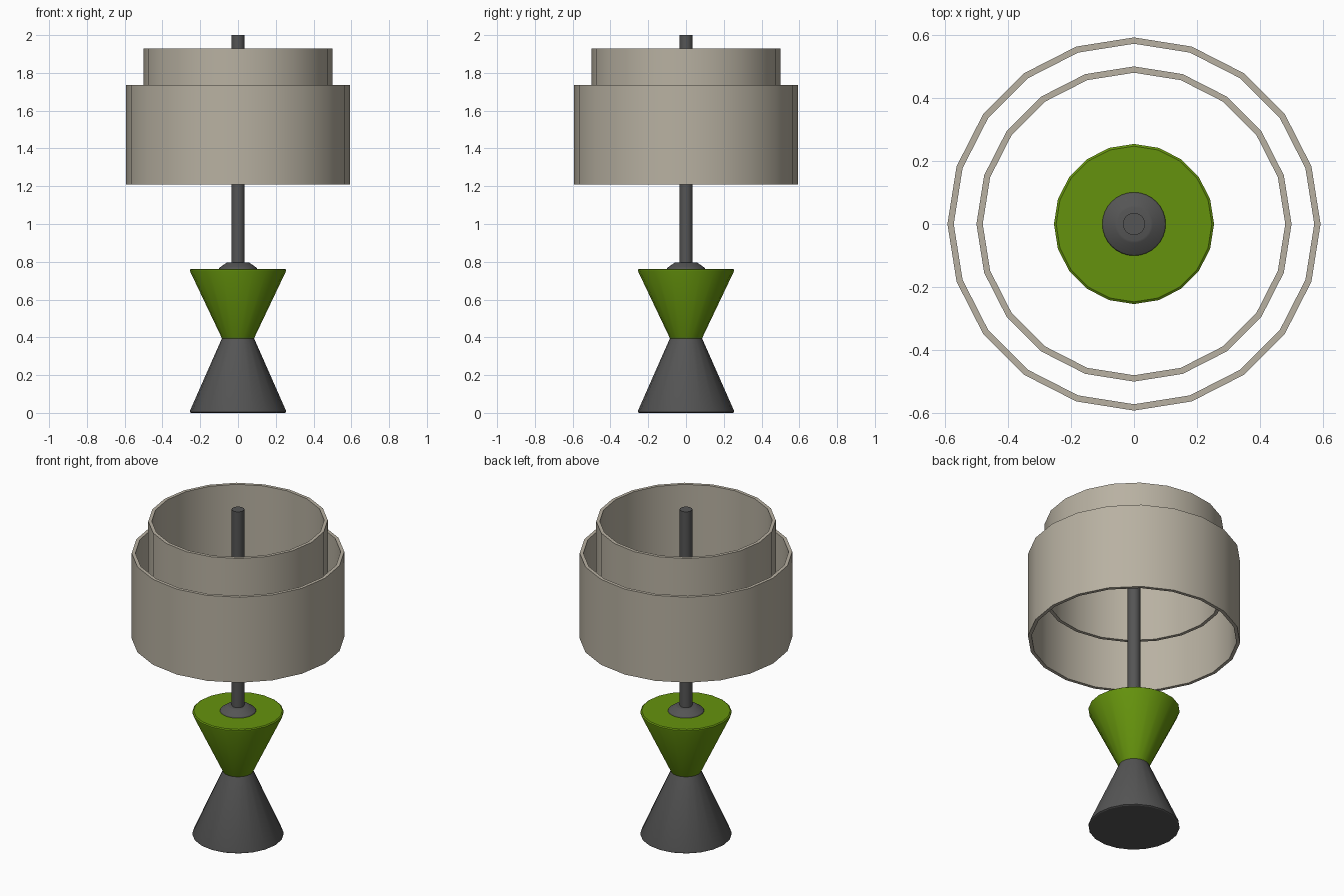
import bpy
import bmesh
import math

if "Cube" in bpy.data.objects:
    bpy.data.objects.remove(bpy.data.objects["Cube"])


def material(name, color):
    m = bpy.data.materials.new(name)
    m.diffuse_color = (*color, 1)
    m.use_nodes = True
    m.node_tree.nodes["Principled BSDF"].inputs["Base Color"].default_value = m.diffuse_color
    return m


def lathe(name, profile, sides, mat, closed=False):
    """Spin an (r, z) profile around z; open profiles get flat end caps."""
    bm = bmesh.new()
    rings = []
    for r, z in profile:
        rings.append([bm.verts.new((r * math.cos(math.tau * i / sides),
                                    r * math.sin(math.tau * i / sides), z))
                      for i in range(sides)])
    pairs = list(zip(rings, rings[1:]))
    if closed:
        pairs.append((rings[-1], rings[0]))
    else:
        bm.faces.new(rings[0][::-1])
        bm.faces.new(rings[-1])
    for a, b in pairs:
        for i in range(sides):
            j = (i + 1) % sides
            bm.faces.new((a[i], a[j], b[j], b[i]))
    bmesh.ops.recalc_face_normals(bm, faces=bm.faces)
    mesh = bpy.data.meshes.new(name)
    bm.to_mesh(mesh)
    bm.free()
    ob = bpy.data.objects.new(name, mesh)
    bpy.context.collection.objects.link(ob)
    mesh.materials.append(mat)
    bpy.ops.object.select_all(action='DESELECT')
    ob.select_set(True)
    bpy.context.view_layer.objects.active = ob
    bpy.ops.object.shade_smooth_by_angle(angle=math.radians(30))
    return ob


def drum(name, radius, z0, z1, wall=0.02):
    """Open-ended shade ring with wall thickness."""
    inner = radius - wall
    return lathe(name, [(radius, z0), (radius, z1), (inner, z1), (inner, z0)],
                 20, fabric, closed=True)


dark = material("dark_metal", (0.09, 0.09, 0.09))
green = material("green_glaze", (0.13, 0.29, 0.004))
fabric = material("shade_fabric", (0.48, 0.44, 0.36))

# Two opposed cones form the hourglass base
lathe("lower_base_cone", [(0.247, 0), (0.254, 0.004), (0.254, 0.012),
                          (0.085, 0.395)], 20, dark)
lathe("upper_base_cone", [(0.085, 0.395), (0.254, 0.75), (0.254, 0.758),
                          (0.247, 0.763)], 20, green)

# Collar and pole
lathe("pole_collar", [(0.102, 0.76), (0.098, 0.769), (0.06, 0.795),
                      (0.053, 0.797)], 32, dark)
lathe("pole", [(0.035, 0.78), (0.035, 2.0)], 32, dark)

# Double drum shade
drum("lower_shade", 0.592, 1.21, 1.735)
drum("upper_shade", 0.5, 1.48, 1.93)
